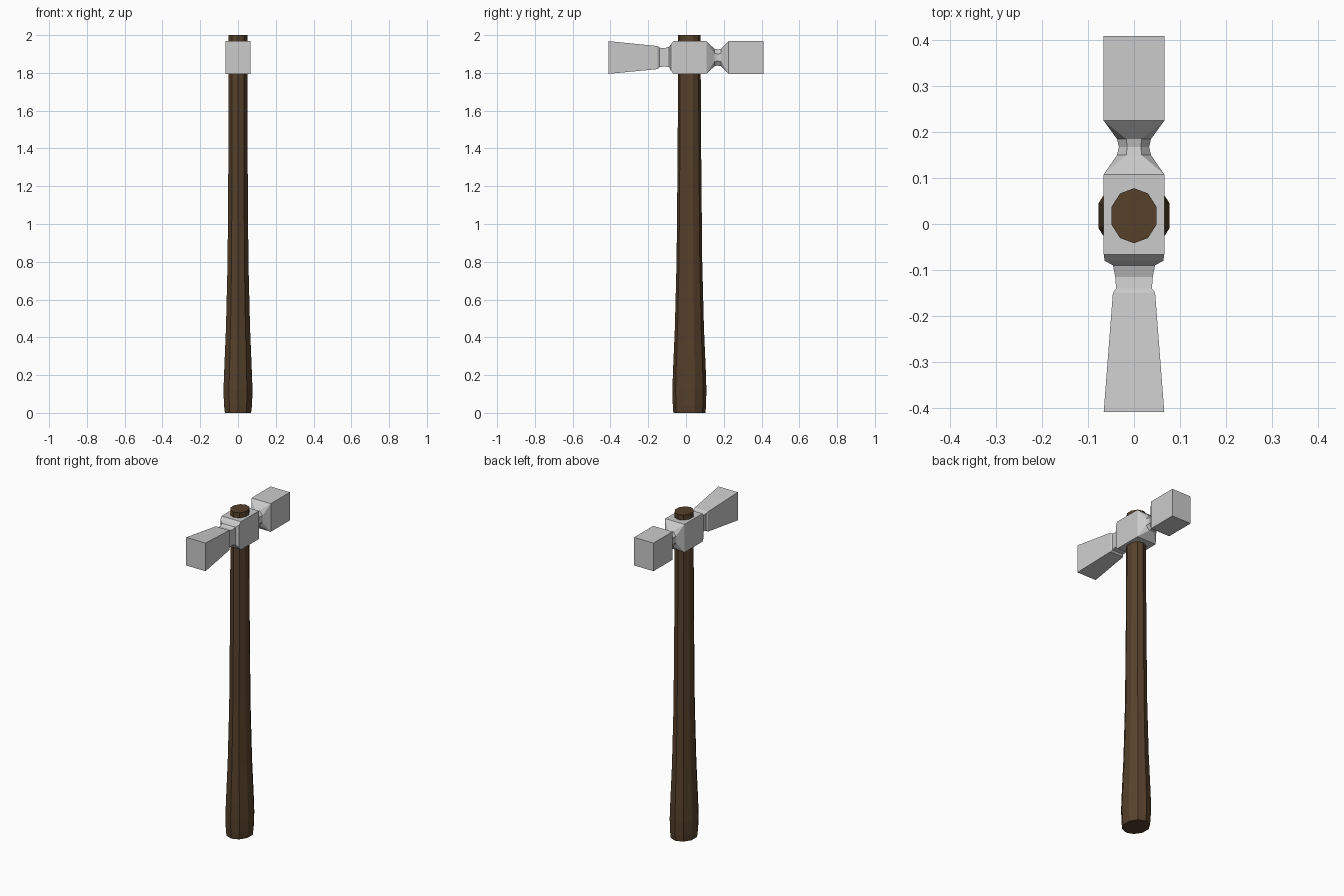
import bpy, bmesh
from math import cos, sin, pi

if "Cube" in bpy.data.objects:
    bpy.data.objects.remove(bpy.data.objects["Cube"])


def material(name, rgb):
    m = bpy.data.materials.new(name)
    m.use_nodes = True
    m.diffuse_color = (*rgb, 1)
    m.node_tree.nodes["Principled BSDF"].inputs["Base Color"].default_value = (*rgb, 1)
    return m


def loft(name, rings, mat):
    """Skin a list of equal-length rings and cap both ends."""
    bm = bmesh.new()
    loops = [[bm.verts.new(p) for p in ring] for ring in rings]
    n = len(loops[0])
    for a, b in zip(loops, loops[1:]):
        for i in range(n):
            j = (i + 1) % n
            bm.faces.new((a[i], a[j], b[j], b[i]))
    bm.faces.new(loops[0])
    bm.faces.new(loops[-1])
    bmesh.ops.remove_doubles(bm, verts=bm.verts, dist=0.0005)
    bmesh.ops.recalc_face_normals(bm, faces=bm.faces)
    mesh = bpy.data.meshes.new(name)
    bm.to_mesh(mesh)
    bm.free()
    mesh.materials.append(mat)
    obj = bpy.data.objects.new(name, mesh)
    bpy.context.collection.objects.link(obj)
    return obj


def oval(z, rx, ry, sides=10):
    """Ten-sided oval handle section."""
    angles = [pi / 2 + 2 * pi * i / sides for i in range(sides)]
    return [(rx * cos(a), 0.018 + ry * sin(a), z) for a in angles]


def section(y, w, low, high, cut=0.0):
    """Rectangular head section; cut is the share taken off each corner."""
    mid, h = (low + high) / 2, (high - low) / 2
    k = 1 - cut
    corners = [(1, k), (k, 1), (-k, 1), (-1, k), (-1, -k), (-k, -1), (k, -1), (1, -k)]
    return [(w * u, y, mid + h * v) for u, v in corners]


wood = material("dark brown wood", (0.093, 0.052, 0.024))
steel = material("light grey steel", (0.6, 0.6, 0.6))

# Handle, swelling towards the grip
loft("handle", [oval(*s) for s in (
    (0, 0.073, 0.085), (0.04, 0.078, 0.088), (0.12, 0.081, 0.09),
    (0.22, 0.077, 0.087), (0.45, 0.067, 0.077), (0.8, 0.058, 0.068),
    (1.3, 0.054, 0.063), (1.78, 0.052, 0.06), (2, 0.052, 0.06))], wood)

# Head: flared front wedge, neck, centre block, waisted neck, square face
bottom, top, half = 1.795, 1.968, 0.066
loft("head", [section(*s) for s in (
    (-0.41, half, bottom, top),
    (-0.15, 0.046, 1.82, 1.942),
    (-0.14, 0.039, 1.83, 1.934),
    (-0.115, 0.041, 1.834, 1.93),
    (-0.09, 0.046, 1.83, 1.938),
    (-0.08, 0.064, 1.812, 1.952),
    (-0.066, half, bottom, top),
    (0.108, half, bottom, top),
    (0.15, 0.037, 1.835, 1.928, 0.55),
    (0.168, 0.033, 1.839, 1.924, 0.55),
    (0.185, 0.037, 1.835, 1.928, 0.55),
    (0.225, half, bottom, top),
    (0.41, half, bottom, top))], steel)
